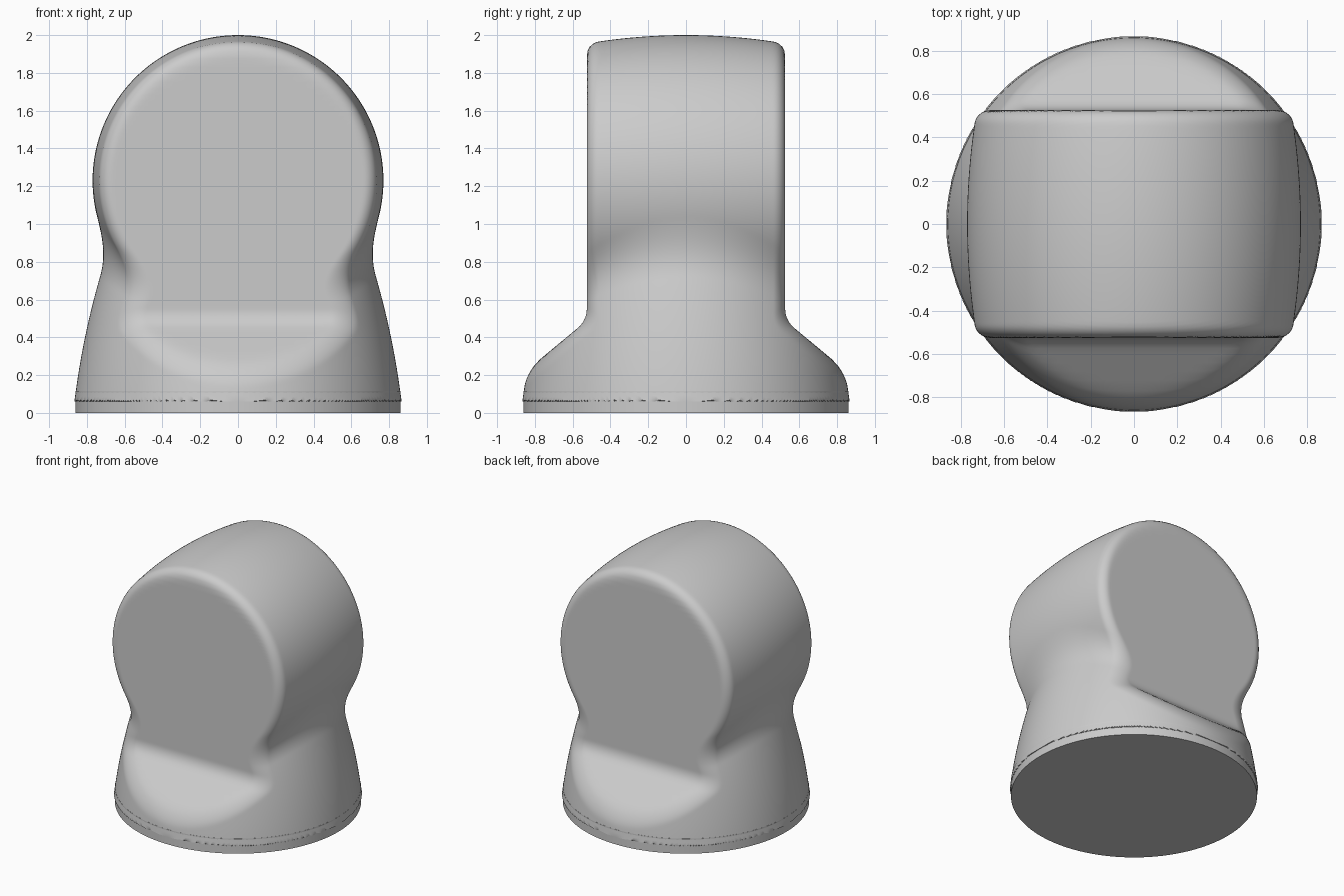
import bpy, bmesh
from math import hypot
from mathutils import Vector

cube = bpy.data.objects.get("Cube")
if cube:
    bpy.data.objects.remove(cube)

grey = bpy.data.materials.new("plain grey")
grey.use_nodes = True
colour = (0.6, 0.6, 0.6, 1)
grey.diffuse_color = colour
grey.node_tree.nodes["Principled BSDF"].inputs["Base Color"].default_value = colour


def blend_union(a, b, k):
    h = max(k - abs(a - b), 0) / k
    return min(a, b) - h * h * k / 4


def round_cut(a, b, r):
    return min(-r, max(a, b)) + hypot(max(a + r, 0), max(b + r, 0))


def solid(p):
    """Negative inside the filleted body, positive outside."""
    y = abs(p.y)
    # Barrel head, turned about the y axis
    head = hypot(p.x, p.z - 1.23) - (0.77 - 0.16 * y * y)
    # Tapered foot, turned about the z axis
    t = p.z - 0.12
    foot = max(hypot(p.x, y) - (0.858 - 0.136 * t - 0.127 * t * abs(t)), p.z - 1.2)
    # Flat front and back walls running out into sloping shoulders
    wall = blend_union(y - 0.525, 0.639 * y + 0.769 * p.z - 0.712, 0.05)
    shape = round_cut(blend_union(head, foot, 0.12), wall, 0.06)
    return max(shape, 0.06 - p.z)


def finish(bm, name):
    mesh = bpy.data.meshes.new(name)
    bm.to_mesh(mesh)
    bm.free()
    mesh.materials.append(grey)
    obj = bpy.data.objects.new(name, mesh)
    bpy.context.collection.objects.link(obj)
    bpy.ops.object.select_all(action='DESELECT')
    obj.select_set(True)
    bpy.context.view_layer.objects.active = obj
    bpy.ops.object.shade_smooth_by_angle(angle=0.7)
    return obj


# Body: a dense cube pushed out from its core onto the filleted solid
core = Vector((0, 0, 0.72))
bm = bmesh.new()
bmesh.ops.create_cube(bm, size=2)
bmesh.ops.subdivide_edges(bm, edges=bm.edges[:], cuts=109, use_grid_fill=True)
for v in bm.verts:
    ray = v.co.normalized()
    near, far = 0.0, 1.6
    for _ in range(17):
        mid = (near + far) / 2
        if solid(core + ray * mid) < 0:
            near = mid
        else:
            far = mid
    v.co = core + ray * near
finish(bm, "body")

# Base disc
bm = bmesh.new()
bmesh.ops.create_cone(bm, cap_ends=True, segments=128, radius1=0.86, radius2=0.86, depth=0.115)
bmesh.ops.translate(bm, verts=bm.verts, vec=(0, 0, 0.0575))
finish(bm, "base_disc")
